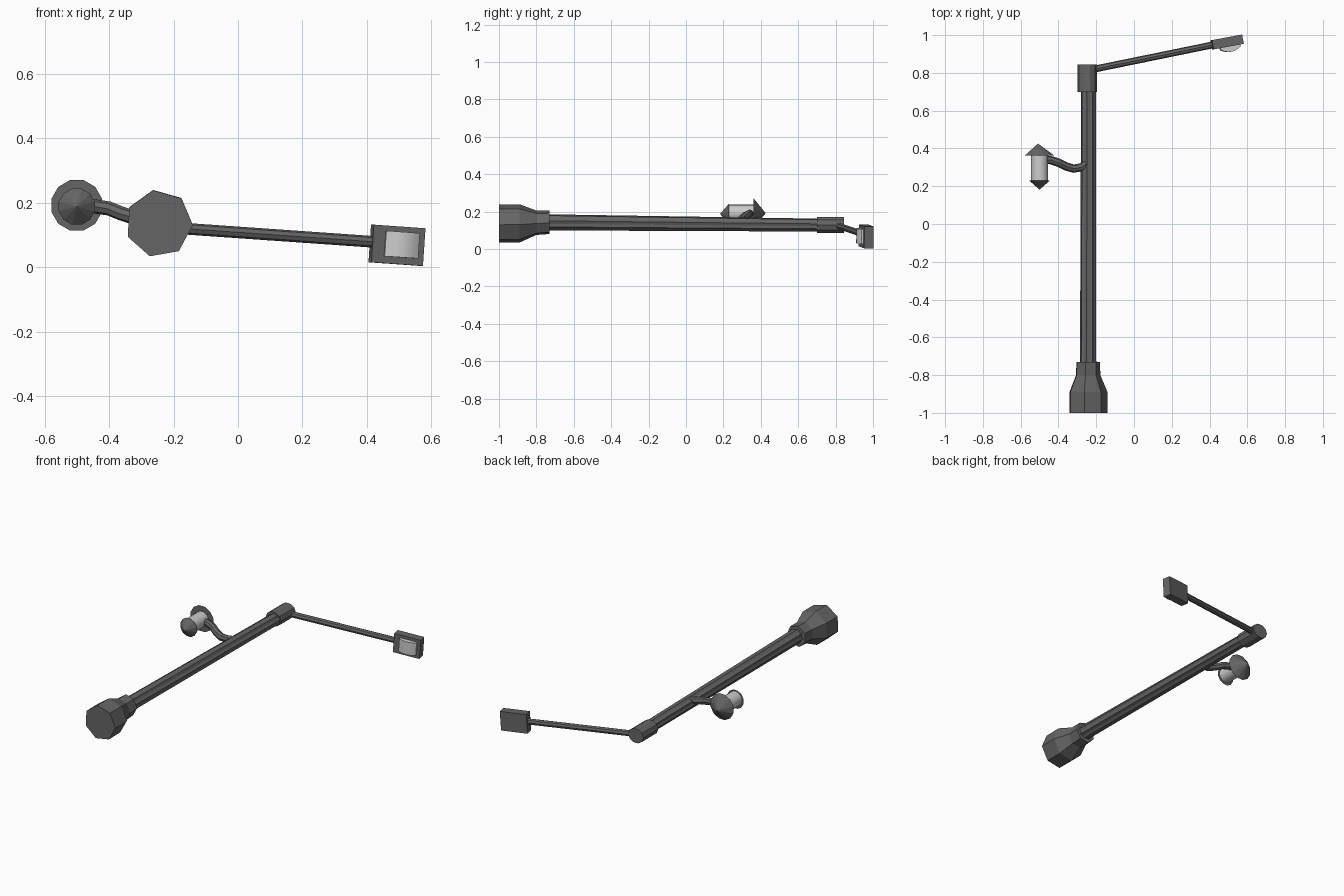
import bpy, bmesh, math
from mathutils import Vector, Matrix

if "Cube" in bpy.data.objects:
    bpy.data.objects.remove(bpy.data.objects["Cube"])


def material(name, v):
    m = bpy.data.materials.new(name)
    m.diffuse_color = (v, v, v, 1)
    m.use_nodes = True
    m.node_tree.nodes["Principled BSDF"].inputs["Base Color"].default_value = m.diffuse_color
    return m


METAL = material("dark_metal", 0.13)
GLASS = material("pale_glass", 0.6)


def finish(name, bm, mat):
    bmesh.ops.recalc_face_normals(bm, faces=bm.faces[:])
    me = bpy.data.meshes.new(name)
    bm.to_mesh(me)
    bm.free()
    ob = bpy.data.objects.new(name, me)
    bpy.context.collection.objects.link(ob)
    me.materials.append(mat)
    return ob


def smooth(ob, angle):
    bpy.ops.object.select_all(action='DESELECT')
    bpy.context.view_layer.objects.active = ob
    ob.select_set(True)
    bpy.ops.object.shade_smooth_by_angle(angle=math.radians(angle))


def loft(name, rings, mat=METAL):
    """Join rings of points with quads and cap both ends."""
    bm = bmesh.new()
    loops = [[bm.verts.new(p) for p in r] for r in rings]
    n = len(loops[0])
    for a, b in zip(loops, loops[1:]):
        for i in range(n):
            j = (i + 1) % n
            bm.faces.new((a[i], a[j], b[j], b[i]))
    bm.faces.new(loops[0])
    bm.faces.new(loops[-1])
    bmesh.ops.remove_doubles(bm, verts=bm.verts[:], dist=1e-5)
    return finish(name, bm, mat)


def ring(x, y, z, rx, n, start=0.0, rz=None, flute=1.0):
    """Ring around the y axis; flute < 1 pulls every second point inward."""
    rz = rx if rz is None else rz
    pts = []
    for i in range(n):
        a = math.radians(start) + math.tau * i / n
        k = flute if i % 2 else 1.0
        pts.append((x + rx * k * math.cos(a), y, z + rz * k * math.sin(a)))
    return pts


def tube(name, pts, r, n=8):
    pts = [Vector(p) for p in pts]
    rings = []
    for i, p in enumerate(pts):
        d = (pts[min(i + 1, len(pts) - 1)] - pts[max(i - 1, 0)]).normalized()
        u = d.cross(Vector((0, 0, 1))).normalized()
        v = u.cross(d)
        rings.append([p + r * (u * math.cos(math.tau * k / n) + v * math.sin(math.tau * k / n))
                      for k in range(n)])
    return loft(name, rings)


# Seven-sided base and collar
loft("base", [ring(-0.245, y, z, r, 7, 100) for y, z, r in
              ((-1.0, 0.135, 0.105), (-0.89, 0.136, 0.105),
               (-0.80, 0.14, 0.067), (-0.73, 0.143, 0.065))])

# Fluted tapering pole
loft("pole", [ring(-0.243, -0.76, 0.143, 0.044, 16, 11, flute=0.86),
              ring(-0.241, 0.72, 0.128, 0.040, 16, 11, rz=0.035, flute=0.86)])

# Sleeve at the pole top
loft("top_sleeve", [ring(-0.248, y, 0.128, 0.052, 10, 0, rz=0.045) for y in (0.70, 0.845)])

# Long straight arm
tube("long_arm", [(-0.23, 0.816, 0.124), (0.43, 0.951, 0.078)], 0.018)

# Tilted lamp head and its bowed lens
tilt = (Matrix.Translation((0.493, 0.963, 0.068)) @ Matrix.Rotation(math.radians(10.5), 4, 'Z')
        @ Matrix.Rotation(math.radians(4), 4, 'Y'))
bm = bmesh.new()
bmesh.ops.create_cube(bm, size=1)
bmesh.ops.scale(bm, vec=(0.163, 0.05, 0.117), verts=bm.verts[:])
bmesh.ops.transform(bm, matrix=tilt, verts=bm.verts[:])
finish("lamp_head", bm, METAL)

profile = [(-0.053, 0.0), (-0.053, -0.036)]
profile += [(0.053 * t / 3, -0.036 - 0.018 * (1 - (t / 3) ** 2)) for t in (-2, -1, 0, 1, 2)]
profile += [(0.053, -0.036), (0.053, 0.0)]
lens = loft("lamp_lens", [[tilt @ Vector((x + 0.01, y, z)) for x, y in profile]
                          for z in (-0.037, 0.042)], GLASS)
smooth(lens, 30)

# Curved bracket for the small lantern
tube("lantern_bracket", [(-0.25, 0.32, 0.145), (-0.28, 0.30, 0.148), (-0.32, 0.293, 0.153),
                         (-0.36, 0.305, 0.166), (-0.40, 0.325, 0.182), (-0.44, 0.338, 0.188),
                         (-0.49, 0.343, 0.19)], 0.022)

# Lantern: roof cone, glass cylinder, lower cone
CX, CZ = -0.50, 0.192
loft("lantern_roof", [ring(CX, 0.362, CZ, 0.081, 12, 15),
                      ring(CX - 0.008, 0.426, CZ, 0.0, 12, 15)])
glass = loft("lantern_glass", [ring(CX, y, CZ, 0.045, 20) for y in (0.228, 0.364)], GLASS)
smooth(glass, 35)
loft("lantern_bottom", [ring(CX, 0.231, CZ - 0.004, 0.058, 12, 15),
                        ring(CX, 0.182, CZ - 0.004, 0.0, 12, 15)])
